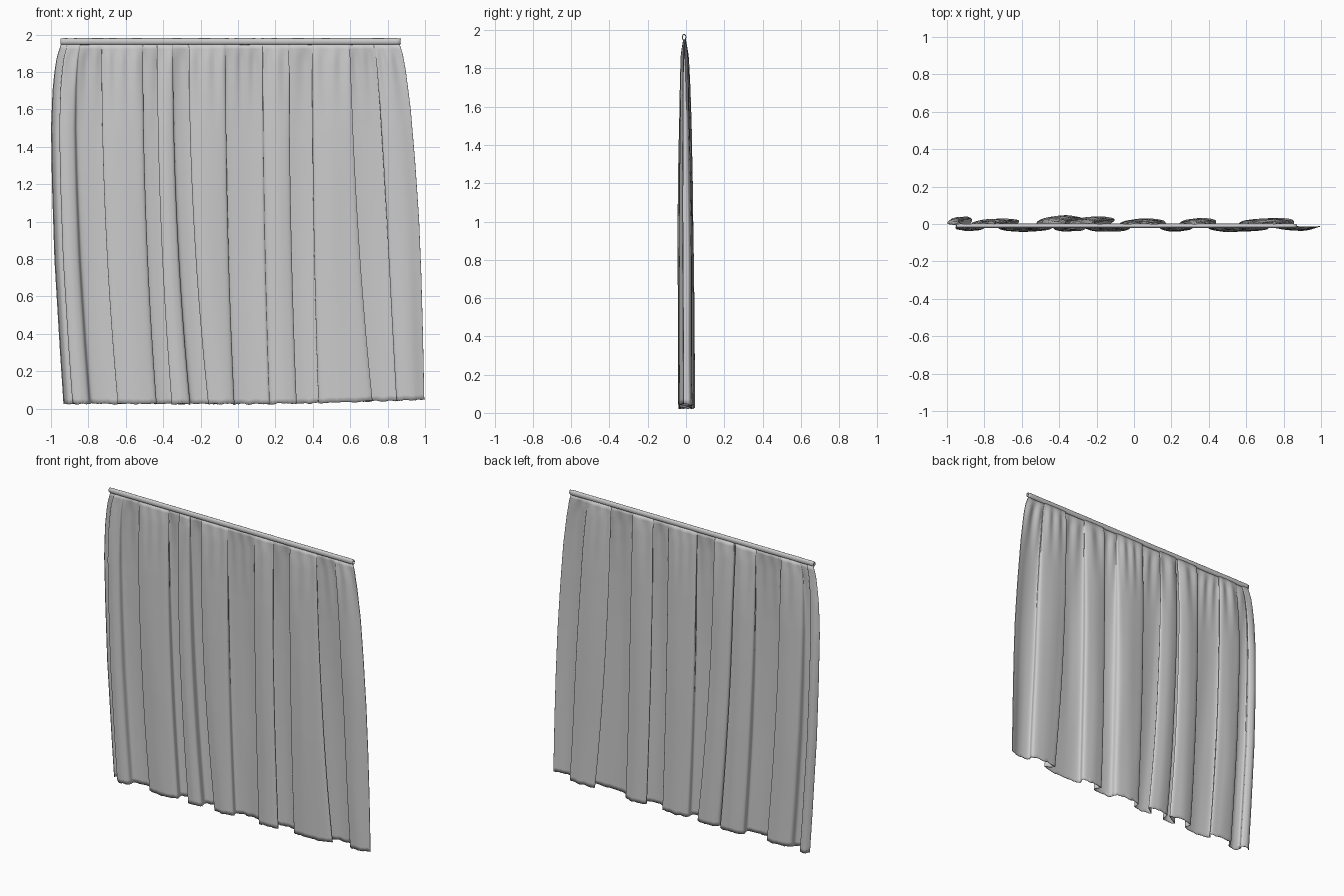
import bpy, bmesh, math, random
from mathutils import noise, Vector

if "Cube" in bpy.data.objects:
    bpy.data.objects.remove(bpy.data.objects["Cube"])

random.seed(3)
TOP, HEM = 1.95, 0.025


def lerp_table(table, v):
    """Piecewise-linear lookup in a short list of (in, out) pairs."""
    if v <= table[0][0]:
        return table[0][1]
    for (a, fa), (b, fb) in zip(table, table[1:]):
        if v <= b:
            return fa + (fb - fa) * (v - a) / (b - a)
    return table[-1][1]


def smooth_path(pts, steps):
    """Catmull-Rom curve through 2D points."""
    p = [pts[0]] + pts + [pts[-1]]
    out = []
    for i in range(1, len(p) - 2):
        for k in range(steps):
            t = k / steps
            out.append(tuple(0.5 * (2 * p[i][c] + (p[i + 1][c] - p[i - 1][c]) * t
                       + (2 * p[i - 1][c] - 5 * p[i][c] + 4 * p[i + 1][c] - p[i + 2][c]) * t * t
                       + (3 * p[i][c] - p[i - 1][c] - 3 * p[i + 1][c] + p[i + 2][c]) * t ** 3)
                       for c in (0, 1)))
    return out + [pts[-1]]


def finish(bm, name, thickness):
    me = bpy.data.meshes.new(name)
    bm.to_mesh(me)
    bm.free()
    ob = bpy.data.objects.new(name, me)
    bpy.context.collection.objects.link(ob)
    mod = ob.modifiers.new("cloth_thickness", 'SOLIDIFY')
    mod.thickness = thickness
    mod.offset = 0
    bpy.context.view_layer.objects.active = ob
    ob.select_set(True)
    bpy.ops.object.shade_smooth_by_angle(angle=math.radians(50))
    ob.select_set(False)
    return ob


def grid_mesh(rows, closed=False):
    bm = bmesh.new()
    vs = [[bm.verts.new(co) for co in r] for r in rows]
    n = len(rows[0])
    for a, b in zip(vs, vs[1:]):
        for i in range(n if closed else n - 1):
            j = (i + 1) % n
            bm.faces.new((a[i], a[j], b[j], b[i]))
    return bm


# Hem plan: alternating back and front folds as (left, right, depth)
folds = [(-0.93, -0.86, 0.036), (-0.89, -0.79, -0.03), (-0.80, -0.60, 0.026),
         (-0.66, -0.42, -0.035), (-0.46, -0.26, 0.042), (-0.36, -0.25, -0.034),
         (-0.27, -0.09, 0.036), (-0.17, -0.01, -0.035), (-0.04, 0.18, 0.026),
         (0.16, 0.325, -0.034), (0.27, 0.45, 0.028), (0.41, 0.745, -0.037),
         (0.65, 0.87, 0.03), (0.84, 0.99, -0.03)]
plan = [(-0.93, 0.012)]
for l, r, d in folds:
    w = r - l
    plan += [(l + 0.08 * w, 0.6 * d), (l + 0.35 * w, d), (l + 0.65 * w, d), (r - 0.08 * w, 0.6 * d)]
plan.append((0.998, -0.012))
hem = smooth_path(plan, 6)

# Where each fold sits at the heading, and how the side edges bow
heading_x = [(-0.93, -0.945), (-0.76, -0.82), (-0.62, -0.71), (-0.40, -0.47), (-0.28, -0.37),
             (-0.10, -0.21), (0.0, -0.03), (0.32, 0.28), (0.42, 0.39), (0.74, 0.61),
             (0.87, 0.75), (1.0, 0.87)]
left_edge = [(0.0, -0.93), (0.3, -0.95), (0.8, -0.98), (1.2, -0.993), (1.5, -0.998),
             (1.7, -0.99), (1.8, -0.98), (1.88, -0.968), (1.95, -0.945)]
right_edge = [(0.0, 0.998), (0.4, 0.99), (0.7, 0.982), (1.0, 0.97), (1.3, 0.95), (1.6, 0.925),
              (1.8, 0.90), (1.9, 0.882), (1.95, 0.865)]
depth = [(0.0, 1.0), (0.7, 1.0), (1.2, 0.9), (1.5, 0.76), (1.7, 0.58), (1.85, 0.38), (1.95, 0.12)]

# Pleated curtain cloth
ROWS = 70
rows = []
for k in range(ROWS + 1):
    s = k / ROWS
    row = []
    for i, (bx, by) in enumerate(hem):
        ragged = 0.008 * noise.noise(Vector((bx * 25, by * 30, 0))) + random.uniform(-0.002, 0.002)
        low = HEM + 0.022 * max(0.0, bx - 0.2) * 1.2 + ragged
        z = TOP + (low - TOP) * s
        zn = TOP + (HEM - TOP) * s
        t = s * s
        tx = lerp_table(heading_x, bx)
        x = tx + (bx - tx) * t
        x_l = -0.945 + 0.015 * t
        x_r = 0.87 + 0.13 * t
        x += (lerp_table(left_edge, zn) - x_l) * max(0.0, 1 - (bx + 0.93) / 0.3)
        x += (lerp_table(right_edge, zn) - x_r) * max(0.0, 1 - (1.0 - bx) / 0.35)
        # gathers fading out below the heading
        fade = max(0.0, 1 - s / 0.25) ** 1.5
        y = by * lerp_table(depth, zn) - 0.008 * (1 - s)
        y += 0.007 * fade * min(1, s * 25) * math.sin(75 * tx + 2 * math.sin(9 * tx))
        y += 0.003 * noise.noise(Vector((bx * 9, 0, zn * 1.5))) * min(1, s * 5)
        row.append((x, y, z))
    rows.append(row)
finish(grid_mesh(rows), "curtain_cloth", 0.004)

# Rod sleeve along the top: slightly uneven oval tube, open at both ends
X0, X1, N = -0.95, 0.87, 90
sleeve = []
for k in range(N + 1):
    x = X0 + (X1 - X0) * k / N
    end = 0.85 if k in (0, N) else 1.0
    wob = 1 + 0.06 * noise.noise(Vector((x * 14, 0, 0)))
    sleeve.append([(x, -0.01 + 0.010 * end * wob * math.cos(a), 1.963 + 0.016 * end * wob * math.sin(a))
                   for a in (2 * math.pi * j / 16 for j in range(16))])
finish(grid_mesh(sleeve, closed=True), "rod_sleeve", 0.003)
